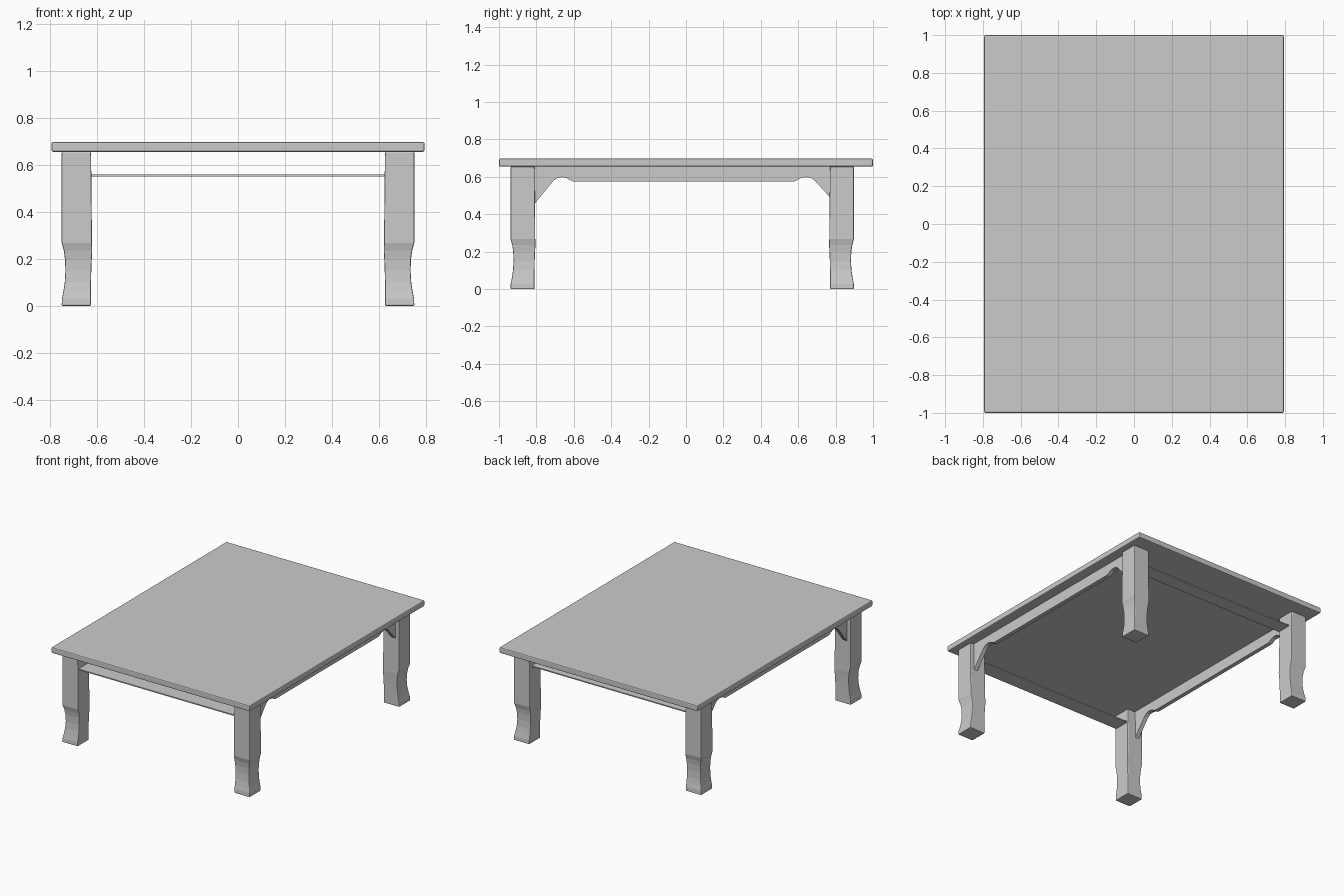
import bpy, bmesh, math

if "Cube" in bpy.data.objects:
    bpy.data.objects.remove(bpy.data.objects["Cube"])

grey = bpy.data.materials.new("plain grey")
grey.diffuse_color = (0.6, 0.6, 0.6, 1)
grey.use_nodes = True
grey.node_tree.nodes["Principled BSDF"].inputs["Base Color"].default_value = grey.diffuse_color


def finish(bm, name, bevel=0.0):
    bmesh.ops.recalc_face_normals(bm, faces=bm.faces)
    me = bpy.data.meshes.new(name)
    bm.to_mesh(me)
    bm.free()
    me.materials.append(grey)
    ob = bpy.data.objects.new(name, me)
    bpy.context.collection.objects.link(ob)
    if bevel:
        mod = ob.modifiers.new("soft_edges", 'BEVEL')
        mod.width = bevel
        mod.segments = 2
        mod.limit_method = 'ANGLE'
        mod.angle_limit = math.radians(50)
    return ob


def box(name, x0, x1, y0, y1, z0, z1, bevel=0.0):
    bm = bmesh.new()
    bmesh.ops.create_cube(bm, size=1)
    for v in bm.verts:
        v.co.x = x0 + (v.co.x + 0.5) * (x1 - x0)
        v.co.y = y0 + (v.co.y + 0.5) * (y1 - y0)
        v.co.z = z0 + (v.co.z + 0.5) * (z1 - z0)
    return finish(bm, name, bevel)


# Leg sections: height, inset of the two outer sides, bulge of the two inner sides
LEG = [(0, 0, 0), (0.03, 0.001, 0), (0.06, 0.007, 0), (0.10, 0.013, 0),
       (0.15, 0.016, 0.001), (0.20, 0.014, 0.003), (0.235, 0.009, 0.005),
       (0.268, 0, 0.004), (0.655, 0, 0)]


def leg(name, sx, sy, y_out, y_in):
    bm = bmesh.new()
    rings = []
    for z, inset, bulge in LEG:
        xo, xi = sx * (0.75 - inset), sx * (0.625 - bulge)
        yo, yi = y_out - sy * inset, y_in - sy * bulge
        rings.append([bm.verts.new((x, y, z)) for x, y in
                      ((xo, yo), (xi, yo), (xi, yi), (xo, yi))])
    for a, b in zip(rings, rings[1:]):
        for i in range(4):
            j = (i + 1) % 4
            bm.faces.new((a[i], a[j], b[j], b[i]))
    bm.faces.new(rings[0])
    bm.faces.new(rings[-1])
    finish(bm, name, 0.005)


# Side apron outline in y, z with an angled bracket at each end
APRON = [(-0.83, 0.655), (-0.83, 0.43), (-0.81, 0.455), (-0.71, 0.578),
         (-0.69, 0.593), (-0.665, 0.599), (-0.64, 0.594), (-0.605, 0.575),
         (0.58, 0.575), (0.615, 0.594), (0.645, 0.599), (0.67, 0.593),
         (0.69, 0.578), (0.77, 0.49), (0.79, 0.468), (0.79, 0.655)]


def apron(name, sx):
    bm = bmesh.new()
    face = bm.faces.new([bm.verts.new((sx * 0.69, y, z)) for y, z in APRON])
    ext = bmesh.ops.extrude_face_region(bm, geom=[face])
    for v in ext["geom"]:
        if isinstance(v, bmesh.types.BMVert):
            v.co.x = sx * 0.72
    finish(bm, name)


# Table top
box("table_top", -0.793, 0.793, -1, 1, 0.655, 0.697, 0.007)

# Legs and side aprons
for side, sx in (("left", -1), ("right", 1)):
    leg("front_leg_" + side, sx, -1, -0.938, -0.81)
    leg("back_leg_" + side, sx, 1, 0.898, 0.77)
    apron("side_apron_" + side, sx)

# Flat rails lying between the legs at the front and back
box("front_rail", -0.64, 0.64, -0.93, -0.815, 0.551, 0.559)
box("back_rail", -0.64, 0.64, 0.765, 0.87, 0.551, 0.559)
